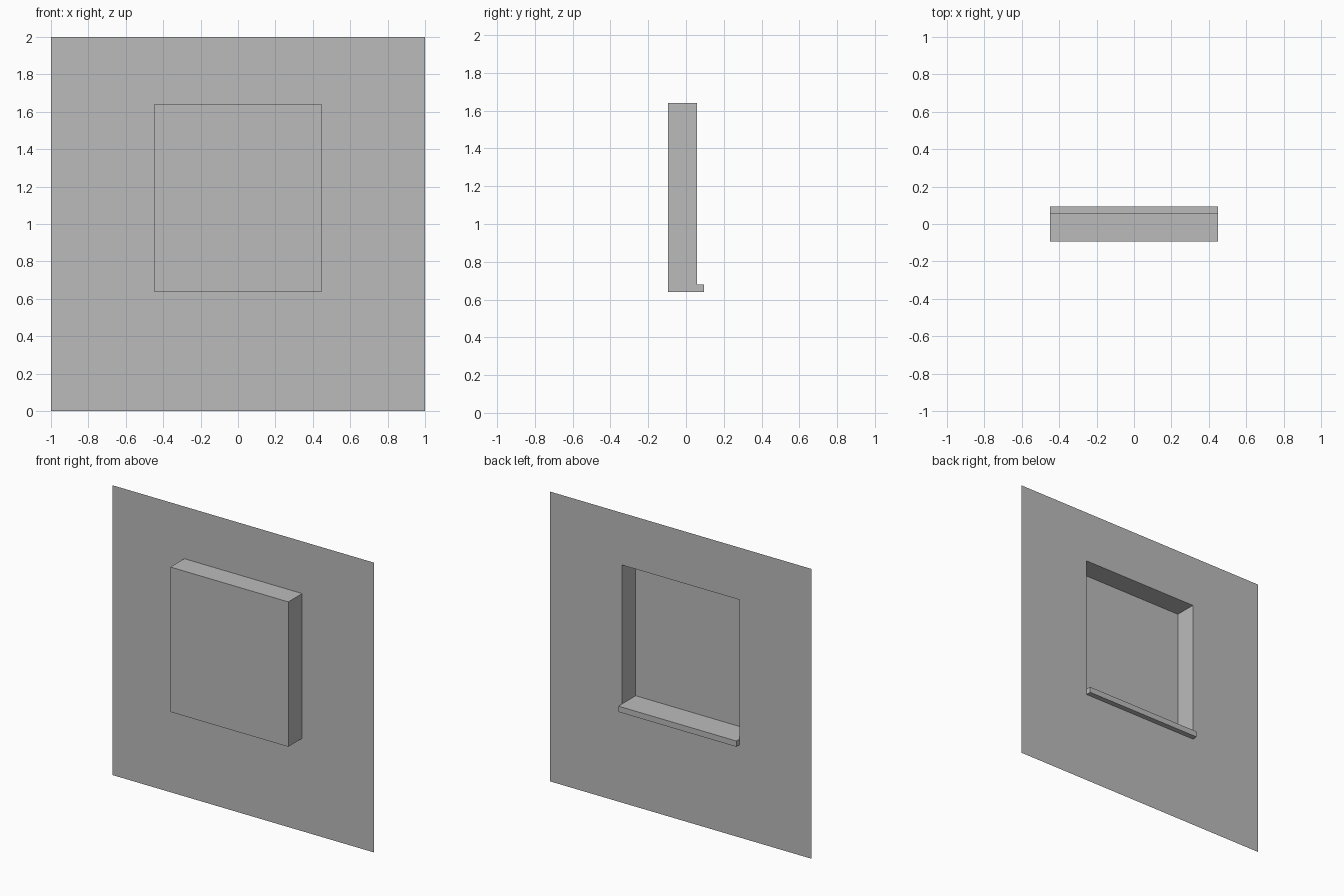
import bpy

if "Cube" in bpy.data.objects:
    bpy.data.objects.remove(bpy.data.objects["Cube"])

grey = bpy.data.materials.new("plain_grey")
grey.diffuse_color = (0.5, 0.5, 0.5, 1)
grey.use_nodes = True
grey.node_tree.nodes["Principled BSDF"].inputs["Base Color"].default_value = grey.diffuse_color

HW, Z0, Z1 = 0.45, 0.64, 1.64      # window opening
YF, YW, YB = -0.094, 0.057, 0.094  # pane, wall plane, sill lip
SILL = 0.68                        # sill top height


def make(name, verts, faces):
    mesh = bpy.data.meshes.new(name)
    mesh.from_pydata(verts, [], faces)
    mesh.materials.append(grey)
    obj = bpy.data.objects.new(name, mesh)
    bpy.context.collection.objects.link(obj)
    return obj


def rect(y, hw, z0, z1):
    return [(-hw, y, z0), (hw, y, z0), (hw, y, z1), (-hw, y, z1)]


def ring(a, b):
    return [(a + i, b + i, b + (i + 1) % 4, a + (i + 1) % 4) for i in range(4)]


# Thin wall sheet with a window opening
make("wall", rect(YW, 1, 0, 2) + rect(YW, HW, Z0, Z1), ring(0, 4))

# Window recess: four reveals and the closed pane at the front
make("window_recess", rect(YW, HW, Z0, Z1) + rect(YF, HW, Z0, Z1),
     ring(0, 4) + [(7, 6, 5, 4)])

# Sill: top runs back to the pane, lip projects past the wall
make("window_sill",
     [(-HW, YF, SILL), (HW, YF, SILL)]
     + rect(YB, HW, Z0, SILL) + rect(YW, HW, Z0, SILL),
     [(0, 1, 8, 9), (9, 8, 4, 5),   # top
      (5, 4, 3, 2),                 # lip face
      (6, 2, 3, 7),                 # underside
      (6, 9, 5, 2), (7, 3, 4, 8)])  # ends
